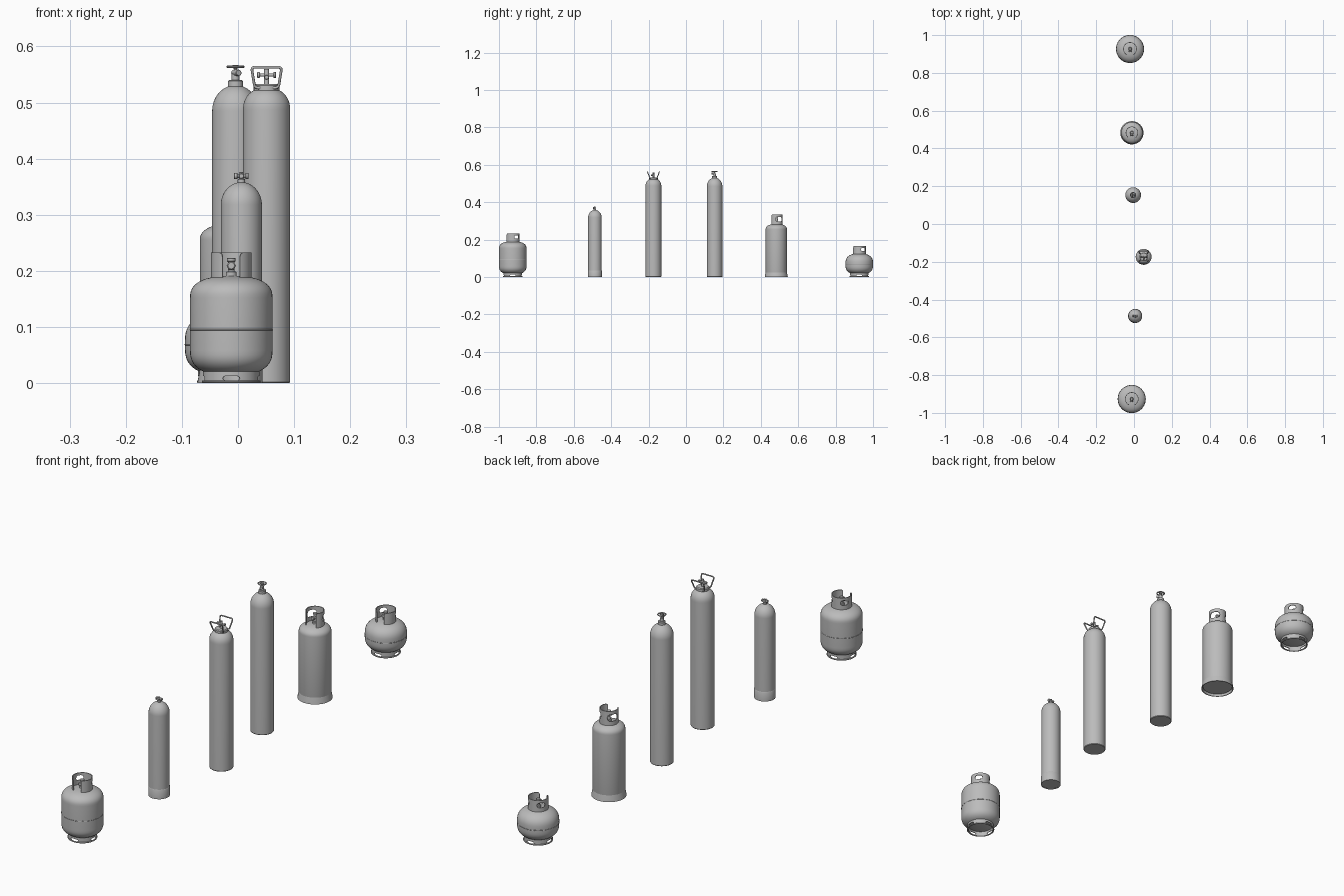
import bpy, bmesh, math
from mathutils import Vector

cube = bpy.data.objects.get("Cube")
if cube:
    bpy.data.objects.remove(cube, do_unlink=True)

grey = bpy.data.materials.new("plain grey")
grey.use_nodes = True
grey.diffuse_color = (0.5, 0.5, 0.5, 1)
grey.node_tree.nodes["Principled BSDF"].inputs["Base Color"].default_value = (0.5, 0.5, 0.5, 1)
parts = []


def finish(name, bm):
    mesh = bpy.data.meshes.new(name)
    bmesh.ops.recalc_face_normals(bm, faces=bm.faces)
    bm.to_mesh(mesh)
    bm.free()
    mesh.materials.append(grey)
    obj = bpy.data.objects.new(name, mesh)
    bpy.context.collection.objects.link(obj)
    parts.append(obj)
    return obj


def lathe(name, at, profile, axis=(0, 0, 1), sides=48):
    """Revolve (radius, height) points around an axis through a point."""
    bm = bmesh.new()
    turn = Vector((0, 0, 1)).rotation_difference(Vector(axis))
    rings = []
    for r, h in profile:
        count = sides if r > 1e-6 else 1
        rings.append([bm.verts.new(Vector(at) + turn @ Vector((
            r * math.cos(math.tau * i / sides), r * math.sin(math.tau * i / sides), h)))
            for i in range(count)])
    for a, b in zip(rings, rings[1:]):
        for i in range(sides):
            quad = [a[i % len(a)], a[(i + 1) % len(a)], b[(i + 1) % len(b)], b[i % len(b)]]
            bm.faces.new(list(dict.fromkeys(quad)))
    return finish(name, bm)


def rod(name, a, b, r, sides=20):
    a, b = Vector(a), Vector(b)
    length = (b - a).length
    c = r * 0.15
    return lathe(name, a, [(0, 0), (r - c, 0), (r, c), (r, length - c), (r - c, length), (0, length)],
                 b - a, sides)


def ring(name, at, radius, thick, sides=48):
    loop = [(radius + thick * math.cos(math.tau * i / 10), thick * math.sin(math.tau * i / 10))
            for i in range(11)]
    obj = lathe(name, at, loop, sides=sides)
    bm = bmesh.new()
    bm.from_mesh(obj.data)
    bmesh.ops.remove_doubles(bm, verts=bm.verts, dist=1e-6)
    bm.to_mesh(obj.data)
    bm.free()


def dome(r, z, rise, power=2.0, steps=14, inner=0.0):
    """Quarter of a rounded shoulder, from the side wall to the axis."""
    pts = []
    for i in range(steps + 1):
        a = math.pi / 2 * i / steps
        pts.append((inner + (r - inner) * max(math.cos(a), 0) ** (2 / power) if i < steps else inner,
                    z + rise * math.sin(a) ** (2 / power)))
    return pts


def wall(name, at, radius, z0, z1, start, end, slots, mid, half, corner=0.0, thick=0.003):
    """Curved sheet with rounded slots; slots are (centre, half width) in degrees."""
    bm = bmesh.new()
    columns = []
    for deg in range(start, end + 1, 2):
        gap = 0
        for centre, width in slots:
            t = abs(deg - centre) / width
            if t < 1:
                gap = half * (1 - t ** 4) ** 0.5
        near = min(deg - start, end - deg)
        t = max(0, 1 - near / 16)
        top = z1 - corner * (1 - math.sqrt(1 - t * t))
        a = math.radians(deg)
        zs = [z0, mid - gap, mid + gap, top]
        columns.append([bm.verts.new((at[0] + radius * math.cos(a), at[1] + radius * math.sin(a), z))
                        for z in zs])
    for a, b in zip(columns, columns[1:]):
        bm.faces.new((a[0], b[0], b[1], a[1]))
        bm.faces.new((a[2], b[2], b[3], a[3]))
        if a[2].co.z - a[1].co.z < 1e-6 and b[2].co.z - b[1].co.z < 1e-6:
            continue
    bmesh.ops.remove_doubles(bm, verts=bm.verts, dist=1e-6)
    bmesh.ops.recalc_face_normals(bm, faces=bm.faces)
    bmesh.ops.solidify(bm, geom=bm.faces[:], thickness=thick)
    return finish(name, bm)


def bent_loop(name, corners, r):
    """Closed tube through rounded corners."""
    pts = []
    corners = [Vector(c) for c in corners]
    for i, c in enumerate(corners):
        p = c + (corners[i - 1] - c).normalized() * 0.007
        q = c + (corners[(i + 1) % len(corners)] - c).normalized() * 0.007
        for k in range(6):
            t = k / 5
            pts.append(p * (1 - t) ** 2 + c * 2 * t * (1 - t) + q * t * t)
    curve = bpy.data.curves.new(name, "CURVE")
    curve.dimensions = "3D"
    curve.bevel_depth = r
    curve.bevel_resolution = 3
    spline = curve.splines.new("POLY")
    spline.points.add(len(pts) - 1)
    for sp, p in zip(spline.points, pts):
        sp.co = (*p, 1)
    spline.use_cyclic_u = True
    curve.materials.append(grey)
    obj = bpy.data.objects.new(name, curve)
    bpy.context.collection.objects.link(obj)


def valve(name, x, y, z, height, r=0.006):
    """Small upright valve with a front outlet and a top knob."""
    rod(name + "_valve_base", (x, y, z - 0.006), (x, y, z + 0.008), r * 1.6)
    rod(name + "_valve_stem", (x, y, z), (x, y, z + height), r)
    rod(name + "_valve_outlet", (x, y + 0.008, z + height * 0.65), (x, y - 0.017, z + height * 0.65), r * 1.1)
    rod(name + "_valve_nut", (x, y - 0.011, z + height * 0.65), (x, y - 0.014, z + height * 0.65), r * 1.4, 6)
    rod(name + "_valve_knob", (x, y, z + height - 0.003), (x, y, z + height + 0.004), r * 1.3, 12)


def squat_tank(name, x, y, low, high, bottom, top, collar_top):
    """Welded tank with slotted foot ring and carrying collar."""
    r = 0.0735
    under = [(a, b) for a, b in reversed(dome(r, low, bottom - low, 2.5))]
    lathe(name + "_body", (x, y, 0), under + dome(r, high, top - high, 2.5))
    ring(name + "_weld", (x, y, (low + high) / 2 + (0 if high - low < 0.05 else -0.01)), r - 0.0006, 0.0014)
    wall(name + "_foot", (x, y), 0.05, 0.001, bottom + 0.012, 0, 360,
         [(a, 18) for a in (90, 180, 270)] + [(0, 18), (360, 18)], 0.0085, 0.0045)
    ring(name + "_foot_rim", (x, y, 0.0025), 0.05, 0.0025)
    mid = collar_top - 0.019
    wall(name + "_collar", (x, y), 0.036, top - 0.007, collar_top, -64, 244,
         [(38, 24), (142, 24)], mid, 0.009, 0.008)
    valve(name, x, y, top, 0.028)


# Two squat welded tanks at the ends of the row
squat_tank("front_tank", -0.012, -0.9265, 0.058, 0.152, 0.013, 0.191, 0.233)
squat_tank("rear_tank", -0.021, 0.9265, 0.062, 0.075, 0.013, 0.126, 0.166)

# Slim cylinder with a boot and a sideways knob valve
x, y = 0.006, -0.487
lathe("slim_body", (x, y, 0), [(0, 0.002), (0.035, 0.002), (0.0365, 0.004)] + dome(0.0365, 0.318, 0.04))
lathe("slim_boot", (x, y, 0), [(0.034, 0), (0.0375, 0), (0.0375, 0.034), (0.0365, 0.036)])
rod("slim_neck", (x, y, 0.354), (x, y, 0.364), 0.0065)
rod("slim_stem", (x, y, 0.36), (x, y, 0.376), 0.004)
rod("slim_crossbar", (x - 0.012, y, 0.369), (x + 0.01, y, 0.369), 0.0035)
for side in (-1, 1):
    rod("slim_knob", (x + side * 0.007, y, 0.369), (x + side * 0.013, y, 0.369), 0.0055)
rod("slim_outlet", (x, y + 0.004, 0.369), (x, y - 0.01, 0.369), 0.0045)

# Tall cylinder with two flared guard loops
x, y = 0.051, -0.174
lathe("guarded_body", (x, y, 0), [(0, 0), (0.0405, 0), (0.042, 0.002)] + dome(0.042, 0.487, 0.04, 2.2))
lathe("guarded_neck", (x, y, 0), [(0.023, 0.515), (0.023, 0.53), (0.02, 0.533), (0, 0.533)])
for side in (-1, 1):
    bent_loop("guard_loop", [(x + sx * w, y + side * d, z) for sx, w, d, z in (
        (-1, 0.021, 0.018, 0.526), (1, 0.021, 0.018, 0.526),
        (1, 0.027, 0.032, 0.563), (-1, 0.027, 0.032, 0.563))], 0.0025)
rod("guarded_stem", (x, y, 0.53), (x, y, 0.56), 0.0045)
rod("guarded_crossbar", (x - 0.014, y, 0.549), (x + 0.014, y, 0.549), 0.003)
for side in (-1, 1):
    rod("guarded_cap", (x + side * 0.012, y, 0.549), (x + side * 0.017, y, 0.549), 0.005)
rod("guarded_outlet", (x, y, 0.545), (x, y - 0.013, 0.545), 0.004)

# Tall cylinder with a handwheel
x, y = -0.0045, 0.153
lathe("wheel_body", (x, y, 0), [(0, 0), (0.04, 0), (0.0415, 0.002)] + dome(0.0415, 0.485, 0.046))
rod("wheel_neck", (x, y, 0.522), (x, y, 0.54), 0.0135, 32)
rod("wheel_valve", (x, y, 0.535), (x, y, 0.552), 0.007)
rod("wheel_stem", (x, y, 0.55), (x, y, 0.567), 0.003)
rod("wheel_outlet", (x - 0.003, y + 0.004, 0.553), (x + 0.006, y - 0.015, 0.553), 0.0055)
ring("wheel_rim", (x, y, 0.564), 0.014, 0.0022, 32)
rod("wheel_hub", (x, y, 0.561), (x, y, 0.567), 0.0055)
for i in range(3):
    a = math.tau * i / 3
    rod("wheel_spoke", (x, y, 0.564), (x + 0.014 * math.cos(a), y + 0.014 * math.sin(a), 0.564), 0.0018, 8)

# Broad cylinder with a flared skirt and a windowed collar
x, y = -0.011, 0.483
lathe("broad_body", (x, y, 0), [(0, 0.008), (0.055, 0.008), (0.057, 0.016)] + dome(0.057, 0.255, 0.029, 2.3))
lathe("broad_skirt", (x, y, 0), [(0.057, 0.008), (0.0585, 0), (0.0615, 0), (0.0605, 0.006), (0.057, 0.024)])
wall("broad_collar", (x, y), 0.033, 0.274, 0.335, -50, 230, [(30, 36), (150, 36)], 0.309, 0.013, 0.008)
valve("broad", x, y, 0.284, 0.036)

# Smooth round surfaces, keeping edges sharp
bpy.ops.object.select_all(action="DESELECT")
for obj in parts:
    obj.select_set(True)
bpy.context.view_layer.objects.active = parts[0]
bpy.ops.object.shade_smooth_by_angle(angle=math.radians(35))
